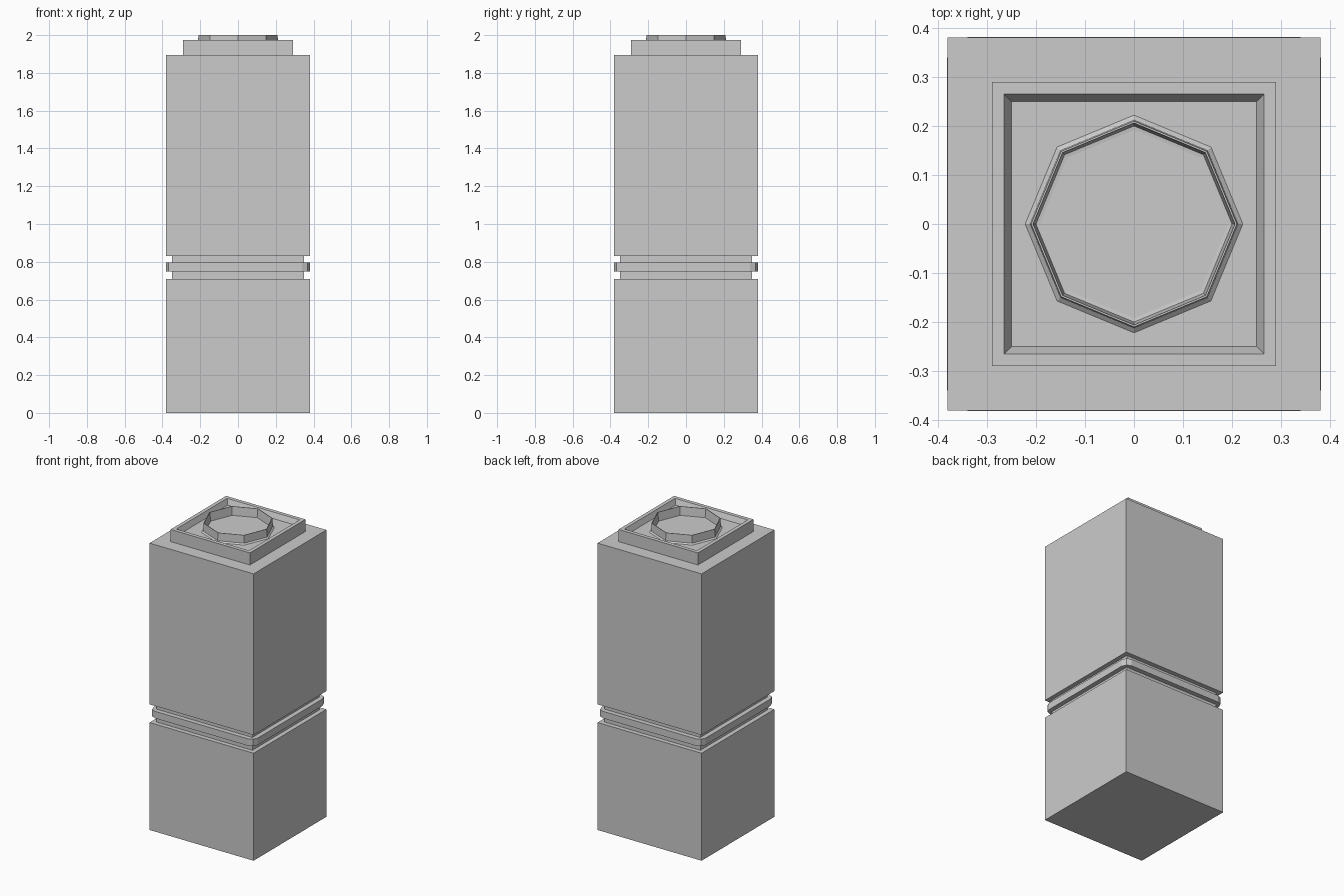
import bpy, bmesh
from math import pi, cos, sin

if "Cube" in bpy.data.objects:
    bpy.data.objects.remove(bpy.data.objects["Cube"])


def turned(name, profile, sides):
    """Sweep an (apothem or radius, z) profile around z; 4 sides gives square sections."""
    k, rot = (2 ** 0.5, pi / 4) if sides == 4 else (1, 0)
    bm = bmesh.new()
    rings = []
    for r, z in profile:
        rings.append([bm.verts.new((r * k * cos(rot + 2 * pi * i / sides),
                                    r * k * sin(rot + 2 * pi * i / sides), z))
                      for i in range(sides)])
    for a, b in zip(rings, rings[1:]):
        for i in range(sides):
            j = (i + 1) % sides
            bm.faces.new((a[i], a[j], b[j], b[i]))
    # close both ends
    bm.faces.new(rings[0][::-1])
    bm.faces.new(rings[-1])
    me = bpy.data.meshes.new(name)
    bm.to_mesh(me)
    bm.free()
    ob = bpy.data.objects.new(name, me)
    bpy.context.collection.objects.link(ob)
    return ob


# square body with a narrow waist
turned("body", [(.38, 0), (.38, .71), (.35, .71), (.35, .83), (.38, .83), (.38, 1.895)], 4)

# band around the waist, with softened vertical corners
bm = bmesh.new()
bmesh.ops.create_cube(bm, size=1)
for v in bm.verts:
    v.co.x *= .762
    v.co.y *= .762
    v.co.z = v.co.z * .046 + .772
upright = [e for e in bm.edges if abs(e.verts[0].co.z - e.verts[1].co.z) > .01]
bmesh.ops.bevel(bm, geom=upright, offset=.042, segments=2, profile=.5, affect='EDGES')
me = bpy.data.meshes.new("waist_band")
bm.to_mesh(me)
bm.free()
bpy.context.collection.objects.link(bpy.data.objects.new("waist_band", me))

# recessed square cap
turned("square_cap", [(.29, 1.895), (.29, 1.975), (.265, 1.975), (.25, 1.94)], 4)

# thin octagonal collar standing in the recess
turned("octagon_collar", [(.222, 1.94), (.212, 1.948), (.21, 2.0), (.206, 2.0),
                          (.2, 1.943), (.192, 1.942)], 8)
